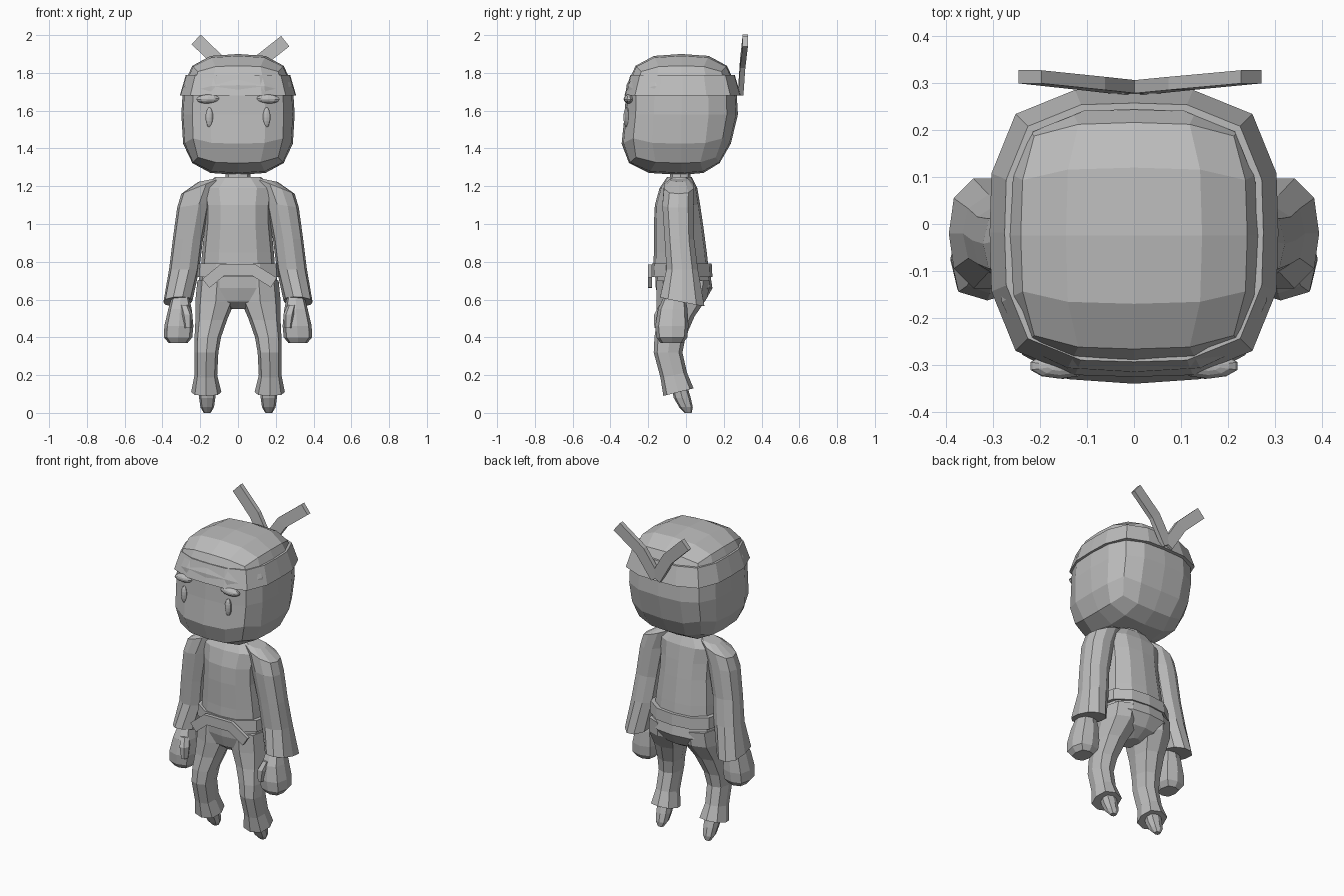
import bpy
import bmesh
from math import cos, sin, pi
from mathutils import Vector, Matrix

cube = bpy.data.objects.get("Cube")
if cube:
    bpy.data.objects.remove(cube, do_unlink=True)

# One plain clay colour for every part
clay = bpy.data.materials.new("clay_grey")
clay.use_nodes = True
clay.diffuse_color = (0.5, 0.5, 0.5, 1)
clay.node_tree.nodes["Principled BSDF"].inputs["Base Color"].default_value = clay.diffuse_color


def finish(name, bm):
    bmesh.ops.recalc_face_normals(bm, faces=bm.faces)
    mesh = bpy.data.meshes.new(name)
    bm.to_mesh(mesh)
    bm.free()
    mesh.materials.append(clay)
    obj = bpy.data.objects.new(name, mesh)
    bpy.context.collection.objects.link(obj)
    return obj


def loft(name, sections, sides=10, power=2.5, flip=1, closed=False):
    """Skin rounded rings; each is x, y, z, x radius, y radius, then slopes in y and x."""
    bm = bmesh.new()
    rings = []
    for section in sections:
        x, y, z, rx, ry, slope_y, slope_x = (tuple(section) + (0, 0))[:7]
        ring = []
        for i in range(sides):
            a = 2 * pi * i / sides
            c, s = cos(a), sin(a)
            r = (abs(c) ** power + abs(s) ** power) ** (-1 / power)
            dx, dy = rx * r * c, ry * r * s
            ring.append(bm.verts.new((flip * (x + dx), y + dy, z + slope_y * dy + slope_x * dx)))
        rings.append(ring)
    pairs = list(zip(rings, rings[1:]))
    if closed:
        pairs.append((rings[-1], rings[0]))
    else:
        bm.faces.new(rings[0])
        bm.faces.new(rings[-1])
    for low, high in pairs:
        for i in range(sides):
            j = (i + 1) % sides
            bm.faces.new((low[i], low[j], high[j], high[i]))
    return finish(name, bm)


def strip(name, points, width, depth):
    """Flat cloth strip following points, its broad side facing front and back."""
    bm = bmesh.new()
    pts = [Vector(p) for p in points]
    rings = []
    for i, p in enumerate(pts):
        ways = [(b - a).normalized() for a, b in zip(pts, pts[1:])][max(0, i - 1):i + 1]
        along = sum(ways, Vector()).normalized()
        across = Vector((-along.z, 0, along.x)).normalized() * width / 2
        across /= max(0.5, along.dot(ways[0]))
        back = Vector((0, depth / 2, 0))
        rings.append([bm.verts.new(p + v) for v in
                      (across + back, across - back, -across - back, -across + back)])
    bm.faces.new(rings[0])
    bm.faces.new(rings[-1])
    for low, high in zip(rings, rings[1:]):
        for i in range(4):
            j = (i + 1) % 4
            bm.faces.new((low[i], low[j], high[j], high[i]))
    return finish(name, bm)


def bean(name, centre, size, tilt=0):
    """Small squashed ball for face details."""
    bm = bmesh.new()
    bmesh.ops.create_uvsphere(bm, u_segments=10, v_segments=8, radius=1)
    bm.transform(Matrix.Translation(centre) @ Matrix.Rotation(tilt, 4, "Y")
                 @ Matrix.Diagonal((*size, 1)))
    return finish(name, bm)


# Head: rounded block with a forward chin and tucked nape
bm = bmesh.new()
bmesh.ops.create_cube(bm, size=2)
bmesh.ops.subdivide_edges(bm, edges=bm.edges, cuts=3, use_grid_fill=True)
for v in bm.verts:
    k = 3.2
    p = v.co / sum(abs(c) ** k for c in v.co) ** (1 / k)
    low = max(0, -p.z)
    p.y *= 1 + (0.18 if p.y < 0 else -0.2) * low
    v.co = (0.3 * p.x, 0.3 * p.y - 0.025, 0.32 * p.z + 1.58)
finish("head", bm)

# Headband with two tied tails behind
loft("headband", [
    (0, -0.018, 1.68, 0.308, 0.308),
    (0, -0.018, 1.79, 0.276, 0.276),
    (0, -0.018, 1.79, 0.262, 0.262),
    (0, -0.018, 1.68, 0.285, 0.285),
], sides=16, power=3.5, closed=True)
strip("left_headband_tail", [(0, 0.29, 1.70), (0.1, 0.3, 1.85), (0.25, 0.314, 1.968)], 0.07, 0.028)
strip("right_headband_tail", [(0, 0.29, 1.70), (-0.09, 0.3, 1.85), (-0.222, 0.314, 1.977)], 0.07, 0.028)

# Neck and torso
loft("neck", [(0, -0.03, 1.2, 0.075, 0.06), (0, -0.03, 1.3, 0.06, 0.05)], sides=8)
loft("torso", [
    (0, -0.025, 0.72, 0.2, 0.15),
    (0, -0.03, 0.85, 0.19, 0.14),
    (0, -0.04, 1.0, 0.175, 0.13),
    (0, -0.045, 1.1, 0.175, 0.12),
    (0, -0.04, 1.19, 0.19, 0.1),
    (0, -0.035, 1.25, 0.12, 0.065),
], sides=12)

# Hips
loft("hips", [
    (0, -0.02, 0.76, 0.198, 0.145),
    (0, -0.01, 0.66, 0.215, 0.15),
    (0, -0.02, 0.59, 0.13, 0.12),
    (0, -0.03, 0.55, 0.04, 0.06),
], sides=12)

# Belt and its hanging ends
loft("belt", [
    (0, -0.022, 0.72, 0.225, 0.162),
    (0, -0.022, 0.79, 0.22, 0.158),
    (0, -0.022, 0.79, 0.18, 0.12),
    (0, -0.022, 0.72, 0.18, 0.12),
], sides=12, closed=True)
strip("belt_tie", [(-0.17, -0.19, 0.685), (-0.085, -0.19, 0.755),
                   (0.085, -0.19, 0.755), (0.19, -0.19, 0.69)], 0.06, 0.022)

for side, s in (("left", 1), ("right", -1)):
    # Eye and brow
    bean(side + "_eye", (s * 0.152, -0.313, 1.565), (0.021, 0.018, 0.053))
    bean(side + "_brow", (s * 0.158, -0.303, 1.662), (0.066, 0.027, 0.024), s * 0.04)

    # Sleeve flaring to an open cuff
    loft(side + "_sleeve", [
        (0.15, -0.035, 1.235, 0.06, 0.05, 0, -0.2),
        (0.2, -0.038, 1.2, 0.1, 0.08, 0, -0.4),
        (0.235, -0.042, 1.1, 0.087, 0.085, 0, -0.15),
        (0.265, -0.035, 0.92, 0.08, 0.08),
        (0.285, -0.02, 0.76, 0.08, 0.085),
        (0.318, -0.02, 0.59, 0.077, 0.12, -0.2, -0.05),
    ], flip=s)

    # Mitten hand and thumb
    loft(side + "_hand", [
        (0.305, -0.06, 0.62, 0.045, 0.055),
        (0.307, -0.07, 0.55, 0.062, 0.078),
        (0.313, -0.075, 0.46, 0.077, 0.088),
        (0.317, -0.075, 0.4, 0.075, 0.082),
        (0.317, -0.075, 0.37, 0.05, 0.06),
    ], sides=8, power=3, flip=s)
    loft(side + "_thumb", [
        (0.285, -0.115, 0.57, 0.025, 0.03),
        (0.27, -0.14, 0.52, 0.03, 0.032),
        (0.265, -0.145, 0.45, 0.02, 0.025),
    ], sides=6, flip=s)

    # Trouser leg bent at the knee with a flared hem
    loft(side + "_leg", [
        (0.11, -0.015, 0.7, 0.105, 0.14),
        (0.118, -0.02, 0.6, 0.107, 0.135, 0.1),
        (0.14, -0.055, 0.5, 0.085, 0.1, 0.1),
        (0.16, -0.085, 0.4, 0.07, 0.082),
        (0.167, -0.095, 0.32, 0.063, 0.076),
        (0.17, -0.065, 0.2, 0.06, 0.07, 0.2),
        (0.168, -0.04, 0.11, 0.08, 0.08, 0.25),
    ], sides=8, flip=s)

    # Foot hanging toe down
    loft(side + "_foot", [
        (0.165, -0.035, 0.14, 0.045, 0.042),
        (0.163, -0.02, 0.08, 0.043, 0.045),
        (0.163, 0, 0.03, 0.036, 0.036),
        (0.163, 0.012, 0, 0.018, 0.018),
    ], sides=8, flip=s)
